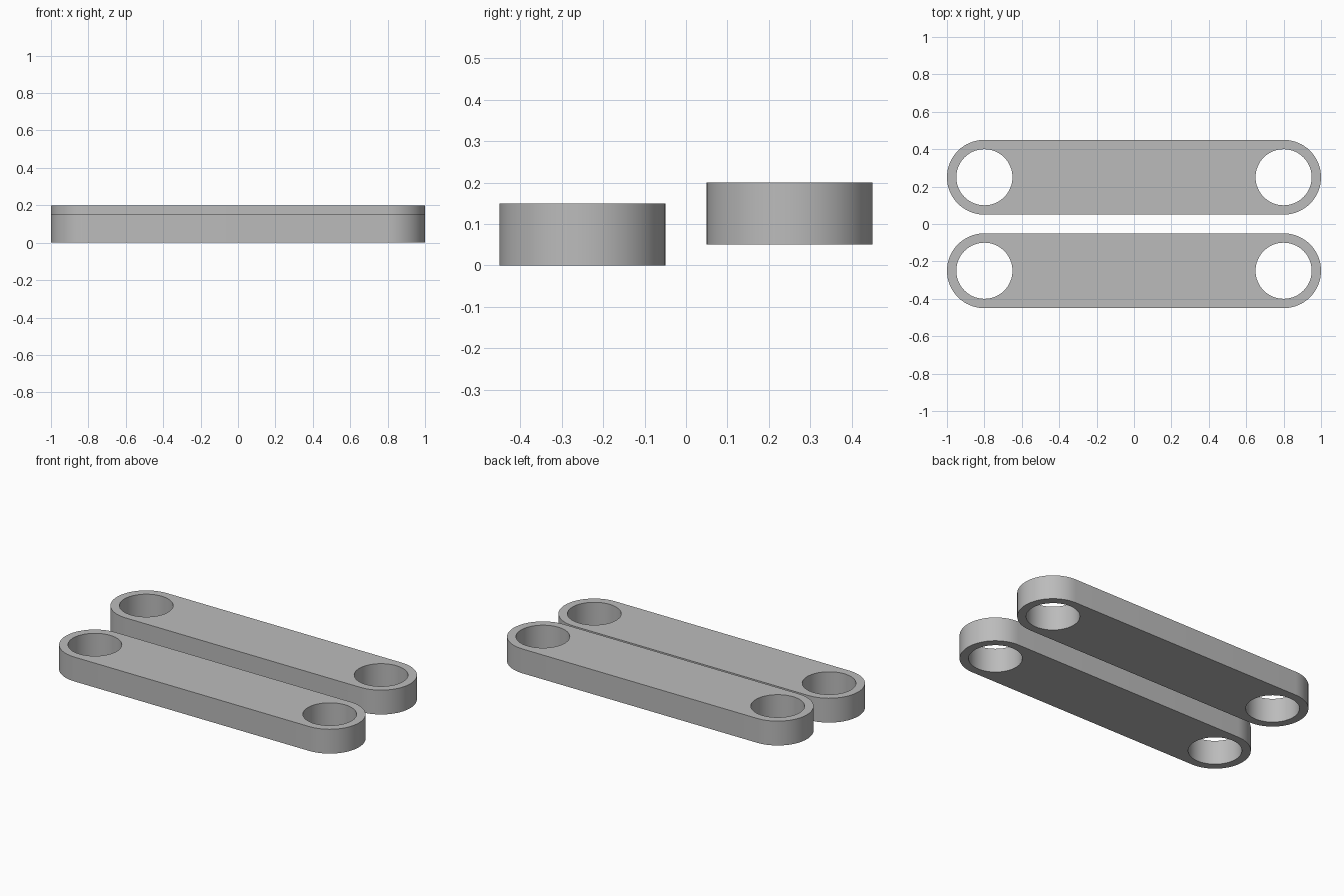
import bpy
import bmesh
from math import cos, sin, pi, radians

cube = bpy.data.objects.get("Cube")
if cube:
    bpy.data.objects.remove(cube, do_unlink=True)

HALF_SPAN = 0.8      # hole centre distance from the middle
OUTER_R = 0.2
HOLE_R = 0.15
THICKNESS = 0.15
SEGMENTS = 64

grey = bpy.data.materials.new("plain grey")
grey.use_nodes = True
colour = (0.5, 0.5, 0.5, 1.0)
grey.diffuse_color = colour
grey.node_tree.nodes["Principled BSDF"].inputs["Base Color"].default_value = colour


def arc(cx, radius, start, sweep, count):
    return [(cx + radius * cos(start + sweep * i / SEGMENTS),
             radius * sin(start + sweep * i / SEGMENTS)) for i in range(count)]


def add_loop(bm, points):
    verts = [bm.verts.new((x, y, 0)) for x, y in points]
    return [bm.edges.new((v, verts[i - 1])) for i, v in enumerate(verts)]


def link_bar(name, y, z):
    bm = bmesh.new()
    # Rounded outline and the two pin holes
    half = SEGMENTS // 2 + 1
    outline = (arc(HALF_SPAN, OUTER_R, -pi / 2, 2 * pi, half)
               + arc(-HALF_SPAN, OUTER_R, pi / 2, 2 * pi, half))
    edges = add_loop(bm, outline)
    for side in (-1, 1):
        edges += add_loop(bm, arc(side * HALF_SPAN, HOLE_R, 0, 2 * pi, SEGMENTS))
    bmesh.ops.triangle_fill(bm, edges=edges, use_beauty=True, normal=(0, 0, 1))
    # Thickness
    solid = bmesh.ops.extrude_face_region(bm, geom=bm.faces[:], use_keep_orig=True)
    top = [v for v in solid["geom"] if isinstance(v, bmesh.types.BMVert)]
    bmesh.ops.translate(bm, verts=top, vec=(0, 0, THICKNESS))
    bmesh.ops.recalc_face_normals(bm, faces=bm.faces[:])

    mesh = bpy.data.meshes.new(name)
    bm.to_mesh(mesh)
    bm.free()
    mesh.materials.append(grey)
    obj = bpy.data.objects.new(name, mesh)
    obj.location = (0, y, z)
    bpy.context.collection.objects.link(obj)
    bpy.ops.object.select_all(action='DESELECT')
    obj.select_set(True)
    bpy.context.view_layer.objects.active = obj
    bpy.ops.object.shade_smooth_by_angle(angle=radians(30))


link_bar("front_link_bar", -0.25, 0)
link_bar("back_link_bar", 0.25, 0.05)
